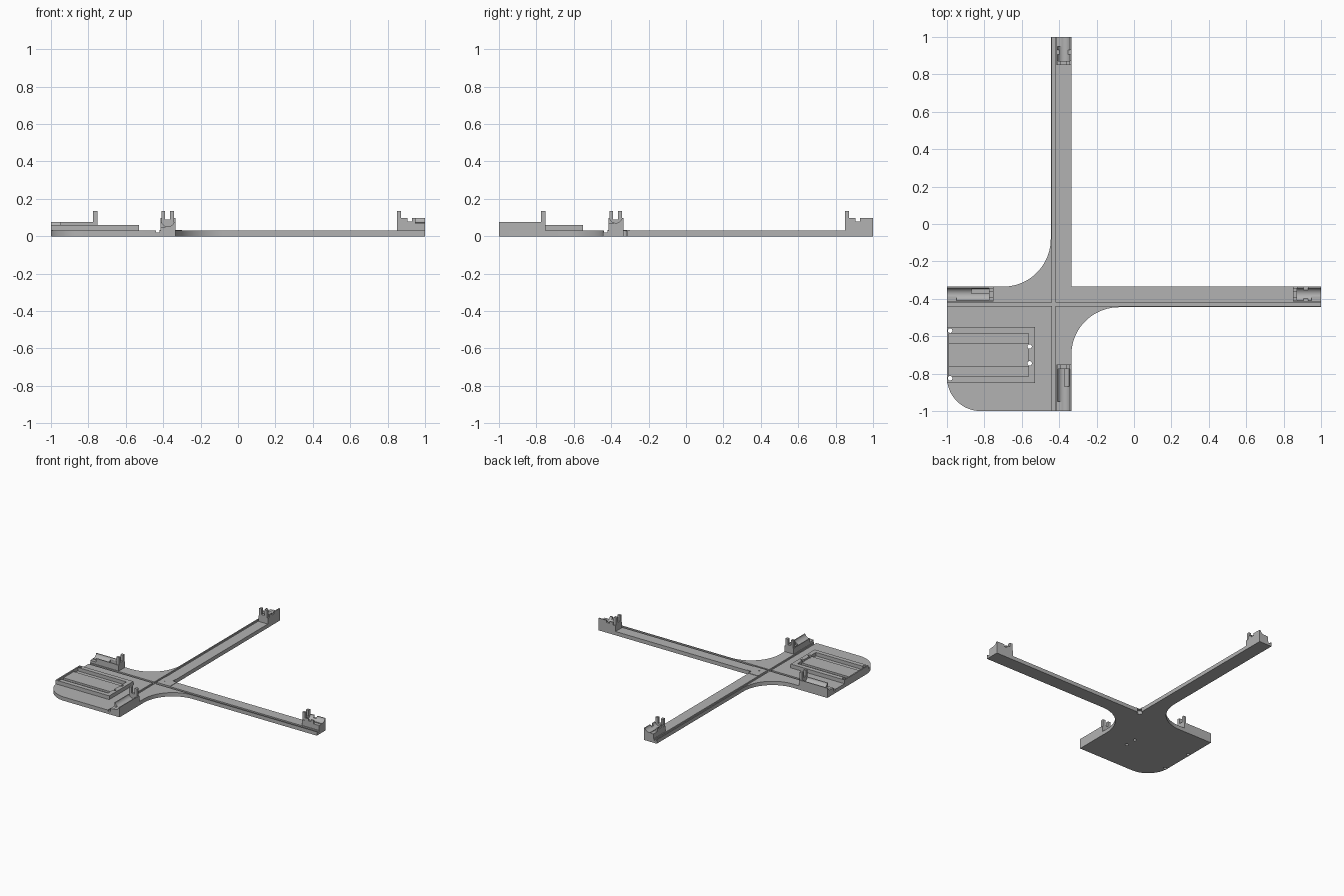
import bpy, bmesh
from math import cos, sin, radians, pi
from mathutils import Matrix

cube = bpy.data.objects.get("Cube")
if cube:
    bpy.data.objects.remove(cube, do_unlink=True)

grey = bpy.data.materials.new("plain_grey")
grey.use_nodes = True
grey.diffuse_color = (0.45, 0.45, 0.45, 1)
grey.node_tree.nodes["Principled BSDF"].inputs["Base Color"].default_value = grey.diffuse_color


def finish(name, bm):
    bmesh.ops.recalc_face_normals(bm, faces=bm.faces)
    mesh = bpy.data.meshes.new(name)
    bm.to_mesh(mesh)
    bm.free()
    mesh.materials.append(grey)
    obj = bpy.data.objects.new(name, mesh)
    bpy.context.scene.collection.objects.link(obj)
    return obj


def box(name, x, y, z, swap=False):
    """Box from x, y and z ranges; swap lays it along the other arm."""
    if swap:
        x, y = y, x
    bm = bmesh.new()
    bmesh.ops.create_cube(bm, size=1)
    for v in bm.verts:
        v.co = [r[0] if c < 0 else r[1] for c, r in zip(v.co, (x, y, z))]
    return finish(name, bm)


def cylinder(name, centre, radius, depth, axis="Z"):
    turn = {"X": Matrix.Rotation(pi / 2, 4, "Y"),
            "Y": Matrix.Rotation(pi / 2, 4, "X"), "Z": Matrix()}[axis]
    bm = bmesh.new()
    bmesh.ops.create_cone(bm, cap_ends=True, segments=32, radius1=radius,
                          radius2=radius, depth=depth,
                          matrix=Matrix.Translation(centre) @ turn)
    return finish(name, bm)


def carve(obj, cutters):
    """Subtract the cutters in turn, then discard them."""
    bpy.ops.object.select_all(action="DESELECT")
    bpy.context.view_layer.objects.active = obj
    obj.select_set(True)
    for cutter in cutters:
        cutter.hide_render = True
        mod = obj.modifiers.new("cut", "BOOLEAN")
        mod.operation = "DIFFERENCE"
        mod.solver = "EXACT"
        mod.object = cutter
        bpy.ops.object.modifier_apply(modifier=mod.name)
        bpy.data.objects.remove(cutter, do_unlink=True)
    bpy.ops.object.shade_smooth_by_angle(angle=radians(30))


def arc(cx, cy, r, start, end, n=20):
    angles = [radians(start + (end - start) * i / n) for i in range(n + 1)]
    return [(cx + r * cos(a), cy + r * sin(a)) for a in angles]


def holes():
    spots = [(-0.983, -0.57), (-0.983, -0.825), (-0.558, -0.655), (-0.558, -0.745)]
    return [cylinder("hole_cutter", (x, y, 0.03), 0.012, 0.2) for x, y in spots]


# Base plate: rounded square with two long arms and filleted corners
IN, OUT, T = -0.335, -0.445, 0.03
outline = (arc(-0.82, -0.82, 0.18, 180, 270) + [(IN, -1)]
           + arc(-0.08, -0.70, 0.255, 180, 90) + [(1, OUT), (1, IN)]
           + arc(IN, IN, 0.02, 0, -270, 12) + [(IN, 1), (OUT, 1)]
           + arc(-0.70, -0.08, 0.255, 0, -90) + [(-1, IN)])
bm = bmesh.new()
face = bm.faces.new([bm.verts.new((x, y, 0)) for x, y in outline])
top = bmesh.ops.extrude_face_region(bm, geom=[face])["geom"]
bmesh.ops.translate(bm, vec=(0, 0, T), verts=[v for v in top if isinstance(v, bmesh.types.BMVert)])
plate = finish("base_plate", bm)

# Guide grooves along both arms, pivot recess and through holes
grooves = [box("groove_cutter", (-1.1, 1.1), (-0.438, -0.42), (0.019, 0.1), s) for s in (False, True)]
pivot = [cylinder("pivot_cutter", (-0.378, -0.375, 0.05), 0.004, 0.05)]
carve(plate, grooves + pivot + holes())

# Board tray: raised frame with a pocket and two deeper side channels
tray = box("board_tray", (-1, -0.53), (-0.85, -0.55), (T - 0.002, 0.06))
pocket = [box("pocket_cutter", (-0.99, -0.565), (-0.815, -0.585), (0.047, 0.1))]
channels = [box("channel_cutter", (-0.99, -0.565), y, (0.033, 0.1))
            for y in ((-0.815, -0.765), (-0.635, -0.585))]
carve(tray, pocket + channels + holes())


def bracket(label, inner, outer, height, swap):
    """Cradle block with a round trough and a forked post on its inner side."""
    sign = 1 if inner > 0 else -1
    # the post sits at the end of the block that faces the plate's centre
    post_end = inner + 0.022 * (1 if outer > inner else -1)
    side, low = (-0.415, IN), T - 0.002
    rng = lambda a, b: (min(a, b), max(a, b))

    block = box(label + "_cradle", rng(post_end, outer), side, (low, height), swap)
    mid = (post_end + outer) / 2
    centre = (-0.375, mid, height + 0.008) if swap else (mid, -0.375, height + 0.008)
    cuts = [cylinder("trough_cutter", centre, 0.034, 0.5, "Y" if swap else "X"),
            box("recess_cutter", rng(outer - sign * 0.05, outer + sign * 0.1),
                (-0.5, -0.388), (height - 0.028, 0.3), swap)]
    if sign > 0:
        cuts.append(box("notch_cutter", (0.905, 0.93), (-0.5, -0.2), (0.08, 0.3), swap))
    else:
        cuts.append(box("slot_cutter", (-0.87, -0.7), (-0.372, -0.347), (0.04, 0.3), swap))
    carve(block, cuts)

    # Forked post: wide foot, narrower prongs, open slot
    box(label + "_post_foot", rng(inner, post_end), side, (low, 0.075), swap)
    post = box(label + "_forked_post", rng(inner, post_end), (-0.41, -0.342), (0.074, 0.135), swap)
    slot = box("slot_cutter", rng(inner - 0.1, post_end + 0.1), (-0.39, -0.364), (0.09, 0.3), swap)
    carve(post, [slot])


for swap, arm in ((False, "side"), (True, "rear")):
    bracket(arm + "_arm_far", 0.85, 1, 0.097, swap)
    bracket(arm + "_arm_near", -0.752, -1, 0.077, swap)

# Thin pivot pad where the arms meet, following the round inner corner
pad = box("pivot_pad", (-0.42, -0.30), (-0.42, -0.30), (T - 0.002, T + 0.003))
carve(pad, [box("pad_corner_cutter", (IN, 0), (IN, 0), (0, 0.1)),
            cylinder("pivot_cutter", (-0.378, -0.375, 0.05), 0.004, 0.1)])
